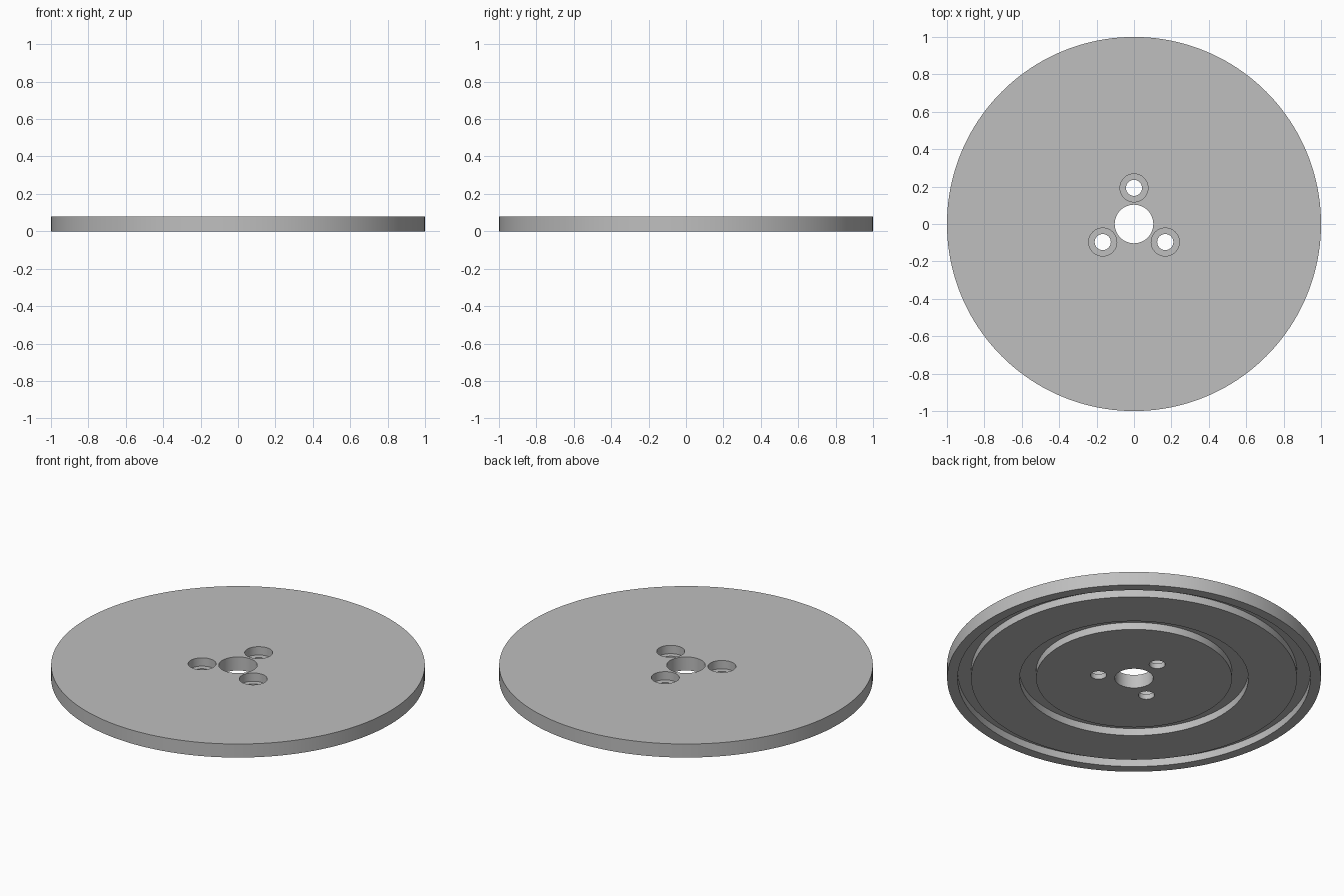
import bpy
import bmesh
import math
from mathutils import Matrix, Vector

cube = bpy.data.objects.get("Cube")
if cube:
    bpy.data.objects.remove(cube, do_unlink=True)

THICK = 0.08
GROOVE = 0.043
BORE_FLOOR = 0.031
BOLT_CIRCLE = 0.193

grey = bpy.data.materials.new("plain grey metal")
grey.use_nodes = True
colour = (0.52, 0.52, 0.52, 1)
grey.diffuse_color = colour
grey.node_tree.nodes["Principled BSDF"].inputs["Base Color"].default_value = colour


def make_object(name, bm):
    mesh = bpy.data.meshes.new(name)
    bmesh.ops.recalc_face_normals(bm, faces=bm.faces)
    bm.to_mesh(mesh)
    bm.free()
    obj = bpy.data.objects.new(name, mesh)
    bpy.context.collection.objects.link(obj)
    mesh.materials.append(grey)
    return obj


def lathe(name, profile, steps):
    """Spin a closed (radius, height) outline around the z axis."""
    bm = bmesh.new()
    verts = [bm.verts.new((r, 0, z)) for r, z in profile]
    edges = [bm.edges.new((v, verts[i - 1])) for i, v in enumerate(verts)]
    bmesh.ops.spin(bm, geom=verts + edges, cent=(0, 0, 0), axis=(0, 0, 1),
                   angle=math.tau, steps=steps, use_merge=True)
    bmesh.ops.remove_doubles(bm, verts=bm.verts, dist=1e-5)
    return make_object(name, bm)


def cylinder(name, radius, low, high, place):
    bm = bmesh.new()
    centre = Vector((place.x, place.y, (low + high) / 2))
    bmesh.ops.create_cone(bm, cap_ends=True, segments=48, radius1=radius,
                          radius2=radius, depth=high - low,
                          matrix=Matrix.Translation(centre))
    return make_object(name, bm)


# Disc with a centre hole and two ring grooves underneath
profile = [(0.103, 0)]
for inner, outer in ((0.524, 0.612), (0.872, 0.944)):
    profile += [(inner, 0), (inner, GROOVE), (outer, GROOVE), (outer, 0)]
profile += [(1, 0), (1, THICK), (0.103, THICK)]
disc = lathe("grooved_disc", profile, 160)

# Three counterbored bolt holes
cutters = []
for i in range(3):
    angle = math.radians(90 + 120 * i)
    place = Vector((math.cos(angle), math.sin(angle))) * BOLT_CIRCLE
    cutters.append(cylinder("bolt_hole_cutter", 0.043, -0.1, 0.06, place))
    cutters.append(cylinder("counterbore_cutter", 0.075, BORE_FLOOR, 0.2, place))

bpy.context.view_layer.objects.active = disc
disc.select_set(True)
for cutter in cutters:
    cutter.hide_render = True
    cut = disc.modifiers.new("hole", "BOOLEAN")
    cut.operation = "DIFFERENCE"
    cut.solver = "EXACT"
    cut.object = cutter
    bpy.ops.object.modifier_apply(modifier=cut.name)
    bpy.data.objects.remove(cutter, do_unlink=True)

bpy.ops.object.shade_smooth_by_angle(angle=math.radians(30))
